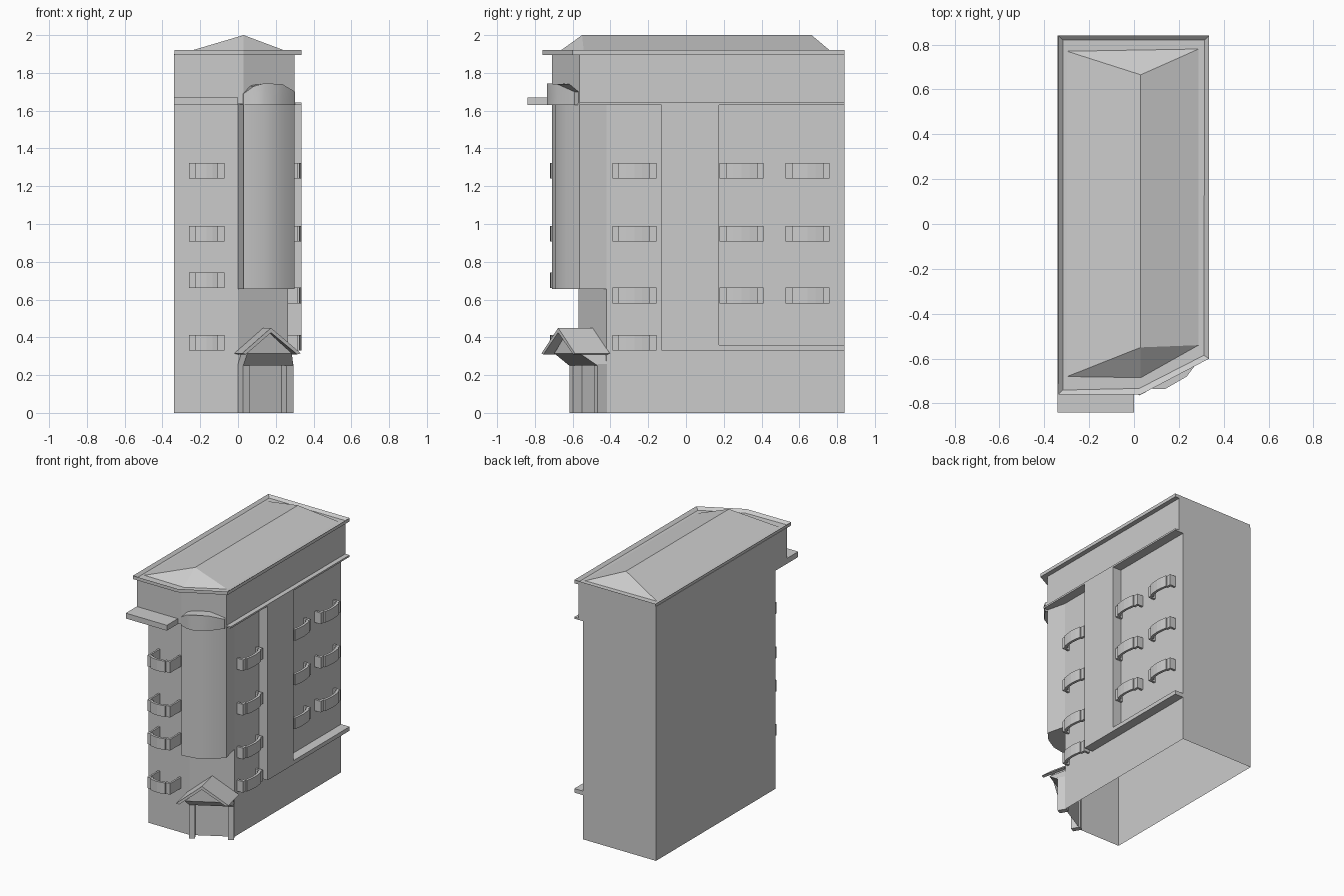
import bpy, bmesh
from mathutils import Vector

if "Cube" in bpy.data.objects:
    bpy.data.objects.remove(bpy.data.objects["Cube"])


def finish(name, bm, smooth=False):
    bmesh.ops.recalc_face_normals(bm, faces=bm.faces)
    me = bpy.data.meshes.new(name)
    bm.to_mesh(me)
    bm.free()
    ob = bpy.data.objects.new(name, me)
    bpy.context.collection.objects.link(ob)
    if smooth:
        bpy.context.view_layer.objects.active = ob
        ob.select_set(True)
        bpy.ops.object.shade_smooth_by_angle(angle=0.6)
        ob.select_set(False)
    return ob


def loft(name, low, high, caps=(True, True), smooth=False):
    """Join two matching rings of 3D points."""
    bm = bmesh.new()
    a = [bm.verts.new(p) for p in low]
    b = [bm.verts.new(p) for p in high]
    n = len(a)
    for i in range(n):
        j = (i + 1) % n
        bm.faces.new((a[i], a[j], b[j], b[i]))
    if caps[0]:
        bm.faces.new(a[::-1])
    if caps[1]:
        bm.faces.new(b)
    return finish(name, bm, smooth)


def prism(name, pts, z0, z1, caps=(True, True), smooth=False):
    return loft(name, [(x, y, z0) for x, y in pts],
                [(x, y, z1) for x, y in pts], caps, smooth)


def rect(x0, x1, y0, y1):
    return [(x0, y0), (x1, y0), (x1, y1), (x0, y1)]


# Walls: recessed lower body (open underneath) and projecting top storey
prism("lower_walls", [(-.34, .84), (-.34, -.57), (0, -.57), (.265, -.42), (.265, .84)],
      0, 1.64, (False, False))
prism("top_storey", [(-.34, .84), (-.34, -.71), (.03, -.71), (.30, -.565), (.30, .84)],
      1.635, 1.9)

# Cornice with a sunken top
bm = bmesh.new()
ring = [(-.337, .84), (-.337, -.76), (.03, -.76), (.335, -.60), (.335, .84)]
face = bm.faces.new([bm.verts.new((x, y, 1.895)) for x, y in ring])
top = bmesh.ops.extrude_face_region(bm, geom=[face])["geom"]
bmesh.ops.translate(bm, verts=[v for v in top if isinstance(v, bmesh.types.BMVert)], vec=(0, 0, .025))
bm.normal_update()
lid = [f for f in top if isinstance(f, bmesh.types.BMFace)]
bmesh.ops.inset_region(bm, faces=lid, thickness=.028)
bmesh.ops.translate(bm, verts=lid[0].verts, vec=(0, 0, -.018))
finish("cornice", bm)

# Hipped roof
bm = bmesh.new()
base = [bm.verts.new((x, y, 1.903)) for x, y in
        [(-.298, .77), (-.298, -.68), (.03, -.685), (.288, -.54), (.288, .78)]]
rf, rb = bm.verts.new((.03, -.55, 2)), bm.verts.new((.03, .665, 2))
for f in [(base[0], base[1], rf, rb), (base[1], base[2], rf), (base[2], base[3], rf),
          (base[3], base[4], rb, rf), (base[4], base[0], rb)]:
    bm.faces.new(f)
finish("roof", bm)

# Ledges, pilaster and front slab
prism("front_slab", rect(-.34, 0, -.84, -.57), 1.63, 1.67)
prism("upper_ledge", rect(.26, .335, -.565, .84), 1.63, 1.643)
prism("lower_ledge", rect(.26, .335, -.13, .84), .33, .36)
prism("pilaster", rect(.26, .335, -.13, .175), .33, 1.635)

# Corner bay and its arched cap
arc = [(.03, -.71), (.14, -.69), (.235, -.635), (.30, -.565)]
prism("corner_bay", [(0, -.57)] + arc + [(.265, -.42)], .655, 1.64, smooth=True)
cap = [(.03, -.715, 1.69), (.085, -.735, 1.73), (.14, -.735, 1.745),
       (.235, -.68, 1.74), (.303, -.59, 1.70)]
back = [(x - .06, y + .12) for x, y, z in cap]
bay_cap = loft("bay_cap", [(x, y, 1.63) for x, y, z in cap] + [(x, y, 1.63) for x, y in back[::-1]],
               cap + [(b[0], b[1], c[2]) for b, c in zip(back[::-1], cap[::-1])], smooth=True)


# Balcony rails: a thin U with a bowed middle, u along the wall and o outwards
def balcony(name, u0, u1, z, place, depth):
    w, m = .033, (u0 + u1) / 2
    h = (u1 - u0) / 2 - w
    path = [(u0, 0), (u0, depth - .02), (u0 + w, depth - .02), (m - h, depth - .01),
            (m - h / 2, depth - .003), (m, depth), (m + h / 2, depth - .003),
            (m + h, depth - .01), (u1 - w, depth - .02), (u1, depth - .02), (u1, 0)]
    inner = [(m + (u - m) * .86, max(0, o - .018)) for u, o in path[::-1]]
    prism(name, [place(u, o) for u, o in path + inner], z, z + .083)


def on_front(u, o):
    return (u, -.57 - o)


def on_right(u, o):
    return (.265 + o, u)


for i, z in enumerate((.33, .66, .907, 1.24)):
    balcony(f"front_balcony_{i}", -.26, -.072, z, on_front, .15)
for i, z in enumerate((.33, .58, .907, 1.24)):
    balcony(f"side_balcony_{i}", -.39, -.157, z, on_right, .07)
    if i:
        for u in (.178, .528):
            balcony(f"rear_side_balcony_{i}", u, u + .233, z, on_right, .07)

# Entrance on the chamfered corner: posts, flared corbel, gabled canopy
p0 = Vector((0, -.57))
d = (Vector((.265, -.42)) - p0).normalized()
n = Vector((d.y, -d.x))


def at(s, o):
    return tuple(p0 + d * s + n * o)


for name, s in (("left_post", 0), ("right_post", .265)):
    prism(name, [at(s, -.01), at(s, .055), at(s + .04, .055), at(s + .04, -.01)], 0, .26)

L, A, R = Vector((.022, -.765, .315)), Vector((.175, -.677, .45)), Vector((.333, -.588, .315))
shift, drop = Vector((-.042, .185, 0)), Vector((0, 0, -.025))
low = [at(0, -.01), at(0, .055), at(.305, .055), at(.305, -.01)]
l2, r2 = L.lerp(R, .12) + shift * .25, R.lerp(L, .12) + shift * .25
loft("door_corbel", [(x, y, .25) for x, y in low],
     [l2 + shift * .75, l2, r2, r2 + shift * .75])
section = [L, A, R, R + Vector((-.02, -.01, -.005)), A + drop, L + Vector((.02, .01, -.005))]
loft("canopy", section, [p + shift for p in section])
g = [l2, A + drop + shift * .25, r2]
loft("canopy_gable", g, [p + shift * .7 for p in g])
